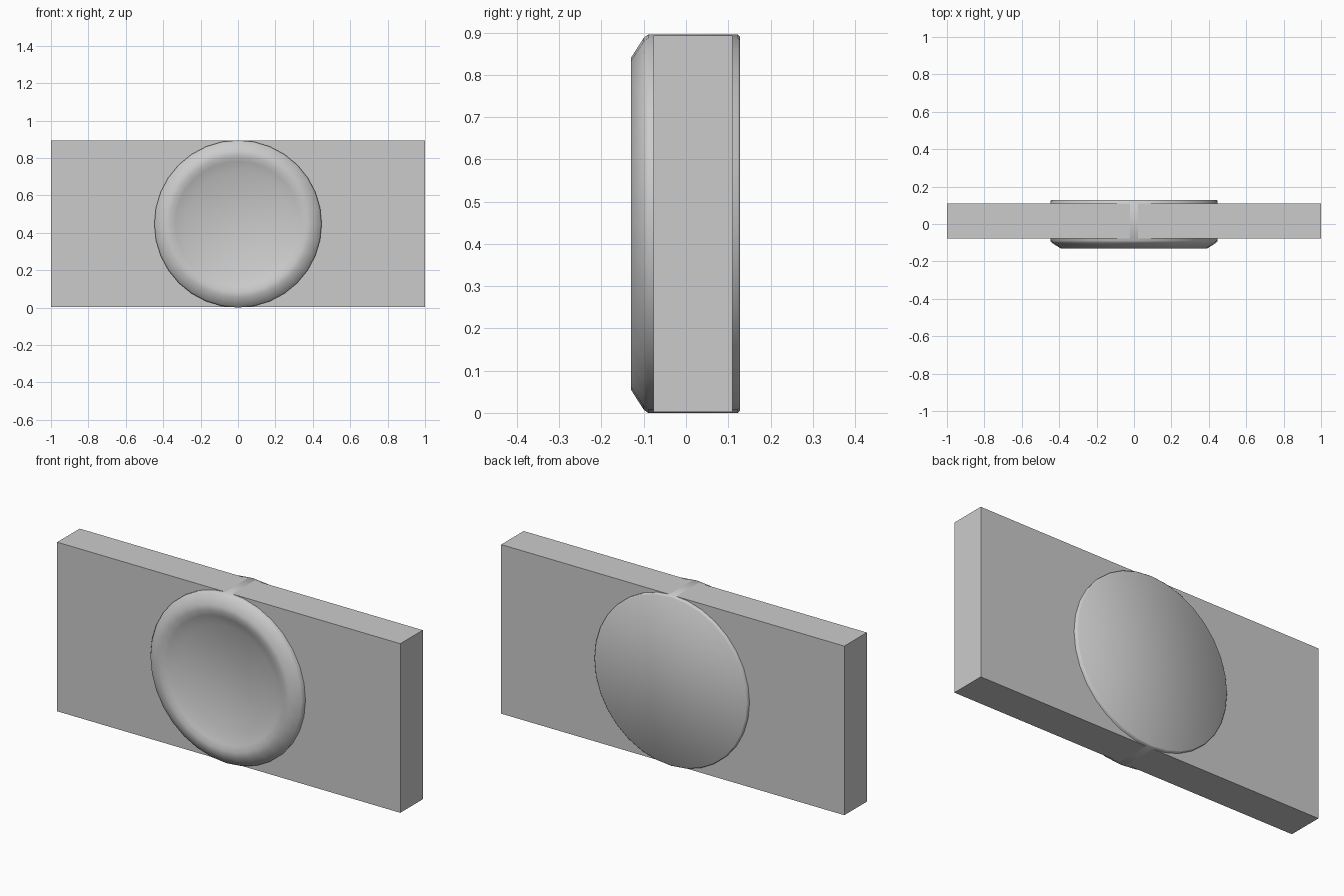
import bpy, bmesh, math

if "Cube" in bpy.data.objects:
    bpy.data.objects.remove(bpy.data.objects["Cube"])

grey = bpy.data.materials.new("light grey")
grey.diffuse_color = (0.6, 0.6, 0.6, 1)
grey.use_nodes = True
grey.node_tree.nodes["Principled BSDF"].inputs["Base Color"].default_value = grey.diffuse_color
CENTER_Z = 0.4475


def make_object(name, bm):
    bmesh.ops.recalc_face_normals(bm, faces=bm.faces)
    mesh = bpy.data.meshes.new(name)
    bm.to_mesh(mesh)
    bm.free()
    mesh.materials.append(grey)
    obj = bpy.data.objects.new(name, mesh)
    bpy.context.collection.objects.link(obj)
    return obj


# Rectangular slab
bm = bmesh.new()
bmesh.ops.create_cube(bm, size=1)
for v in bm.verts:
    v.co = (v.co.x * 2, v.co.y * 0.187 + 0.0165, v.co.z * 0.891 + CENTER_Z)
make_object("slab", bm)

# Round button through the slab: (radius, y) from dished front to flat back
profile = [(0.28, -0.095), (0.335, -0.122), (0.365, -0.13), (0.393, -0.13),
           (0.440, -0.100), (0.4475, -0.090), (0.4475, 0.123), (0.442, 0.128)]
SIDES = 32
bm = bmesh.new()
rings = []
for r, y in profile:
    rings.append([bm.verts.new((r * math.sin(2 * math.pi * i / SIDES), y,
                                CENTER_Z + r * math.cos(2 * math.pi * i / SIDES)))
                  for i in range(SIDES)])
for a, b in zip(rings, rings[1:]):
    for i in range(SIDES):
        j = (i + 1) % SIDES
        bm.faces.new((a[i], a[j], b[j], b[i]))
bm.faces.new(rings[0])
bm.faces.new(rings[-1])
for f in bm.faces:
    f.smooth = True
make_object("round_button", bm)
